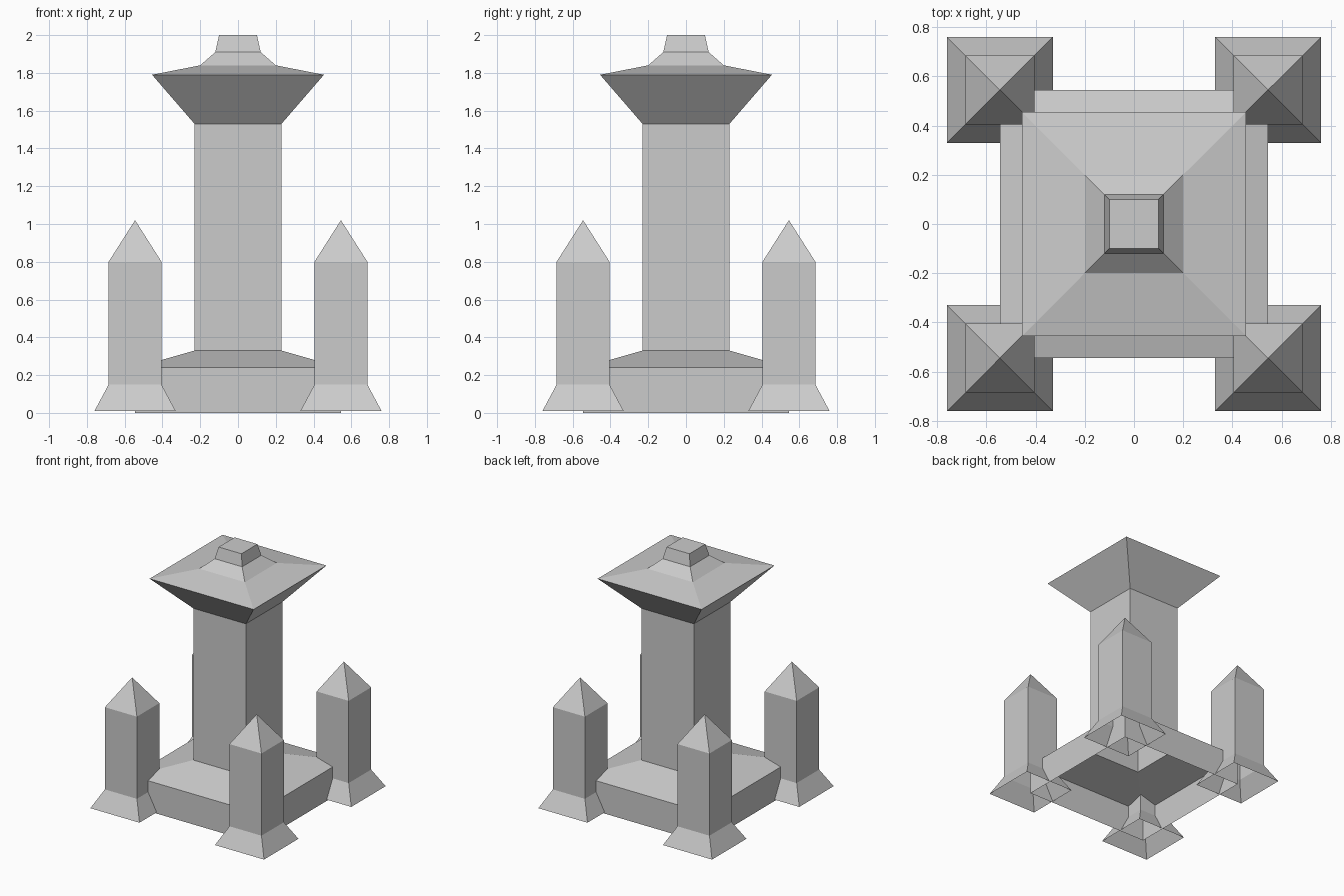
import bpy
import bmesh

cube = bpy.data.objects.get("Cube")
if cube:
    bpy.data.objects.remove(cube, do_unlink=True)

stone = bpy.data.materials.new("pale grey stone")
stone.use_nodes = True
color = (0.6, 0.6, 0.6, 1)
stone.diffuse_color = color
stone.node_tree.nodes["Principled BSDF"].inputs["Base Color"].default_value = color


def square_shell(name, profile, x=0, y=0):
    """Stack square rings of (half width, height); open below, closed on top."""
    bm = bmesh.new()
    below = None
    for half, z in profile:
        if half == 0:
            tip = bm.verts.new((x, y, z))
            for i in range(4):
                bm.faces.new((below[i], below[(i + 1) % 4], tip))
            below = None
            break
        ring = [bm.verts.new((x + sx * half, y + sy * half, z))
                for sx, sy in ((-1, -1), (1, -1), (1, 1), (-1, 1))]
        if below:
            for i in range(4):
                j = (i + 1) % 4
                bm.faces.new((below[i], below[j], ring[j], ring[i]))
        below = ring
    if below and name == "tower_roof":
        bm.faces.new(below)
    mesh = bpy.data.meshes.new(name)
    bm.to_mesh(mesh)
    bm.free()
    mesh.materials.append(stone)
    obj = bpy.data.objects.new(name, mesh)
    bpy.context.collection.objects.link(obj)


# Central tower: hollow plinth, square shaft, flared roof with a capstone
square_shell("plinth", [(0.545, 0), (0.545, 0.24), (0.23, 0.33)])
square_shell("tower_shaft", [(0.23, 0.33), (0.23, 1.53)])
square_shell("tower_roof", [(0.23, 1.53), (0.455, 1.79), (0.2, 1.84),
                            (0.12, 1.91), (0.1, 2.0)])

# Four corner pillars with flared feet and pointed tops
pillar = [(0.215, 0.01), (0.14, 0.15), (0.14, 0.8), (0, 1.02)]
for side, x in (("left", 0.545), ("right", -0.545)):
    for end, y in (("front", -0.545), ("back", 0.545)):
        square_shell(f"{end}_{side}_pillar", pillar, x, y)
